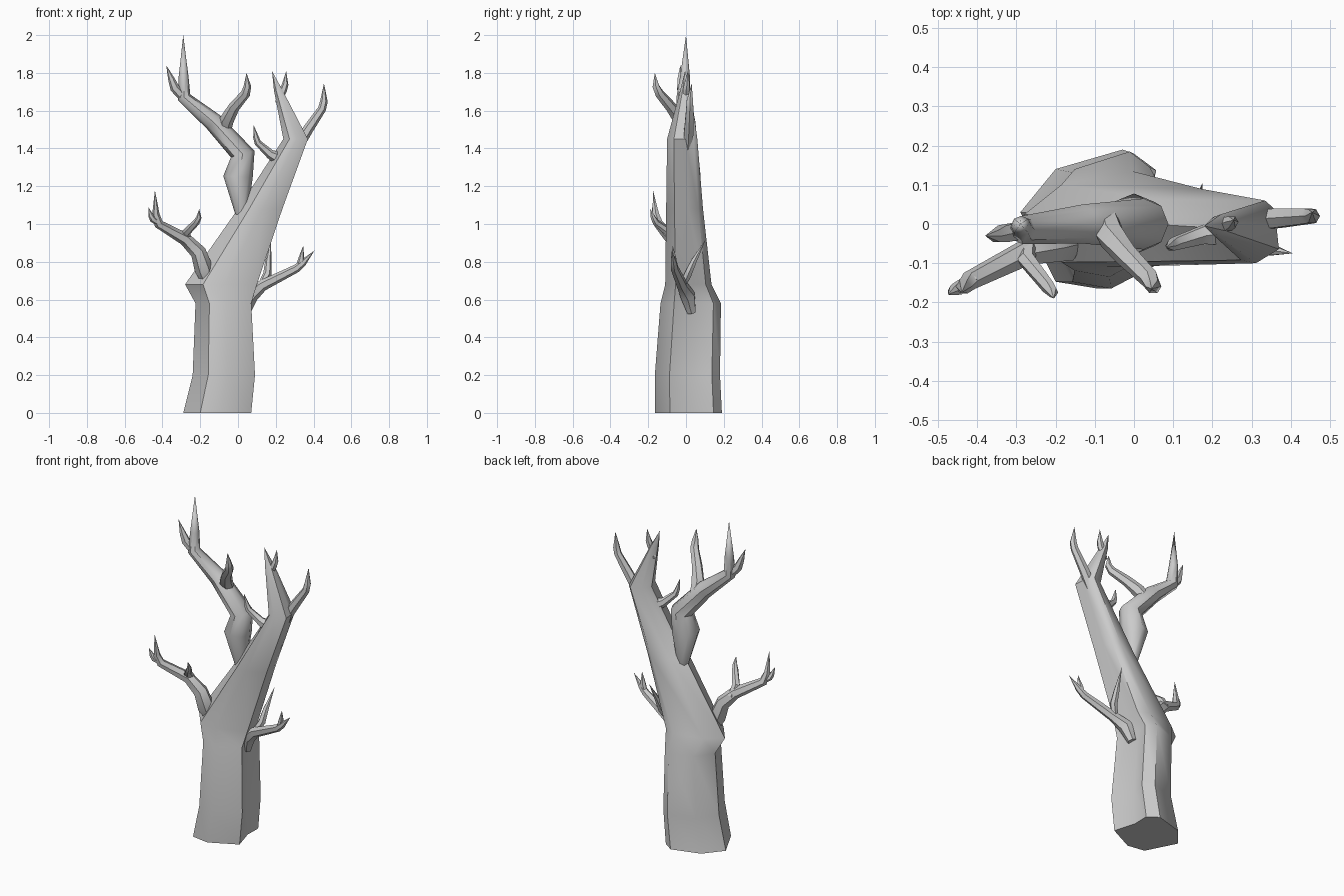
import bpy, bmesh, math
from mathutils import Vector

cube = bpy.data.objects.get("Cube")
if cube:
    bpy.data.objects.remove(cube, do_unlink=True)

bark = bpy.data.materials.new("grey bark")
bark.use_nodes = True
COLOUR = (0.6, 0.6, 0.6, 1)
bark.diffuse_color = COLOUR
bark.node_tree.nodes["Principled BSDF"].inputs["Base Color"].default_value = COLOUR


def skin(name, rings):
    """Bridge rings of equal length into a closed, smooth-shaded tube."""
    bm = bmesh.new()
    loops = [[bm.verts.new(p) for p in ring] for ring in rings]
    n = len(loops[0])
    for a, b in zip(loops, loops[1:]):
        for i in range(n):
            j = (i + 1) % n
            bm.faces.new((a[i], a[j], b[j], b[i]))
    bm.faces.new(loops[0][::-1])
    bm.faces.new(loops[-1])
    bmesh.ops.remove_doubles(bm, verts=bm.verts, dist=0.0005)
    bmesh.ops.recalc_face_normals(bm, faces=bm.faces)
    mesh = bpy.data.meshes.new(name)
    bm.to_mesh(mesh)
    bm.free()
    mesh.materials.append(bark)
    obj = bpy.data.objects.new(name, mesh)
    bpy.context.collection.objects.link(obj)
    bpy.ops.object.select_all(action="DESELECT")
    obj.select_set(True)
    bpy.context.view_layer.objects.active = obj
    bpy.ops.object.shade_smooth_by_angle(angle=math.radians(45))


def limb(name, path, sides=6):
    """Tapered limb through (x, y, z, radius) stations."""
    pts = [Vector(p[:3]) for p in path]
    rings = []
    for k, p in enumerate(pts):
        before = (p - pts[k - 1]).normalized() if k else Vector()
        after = (pts[k + 1] - p).normalized() if k + 1 < len(pts) else Vector()
        t = (before + after).normalized()
        u = Vector((0, 1, 0)).cross(t).normalized()
        v = t.cross(u)
        r = path[k][3]
        rings.append([p + r * (u * math.cos(a) + v * math.sin(a))
                      for a in (math.tau * i / sides for i in range(sides))])
    skin(name, rings)


# Trunk: irregular eight-sided outline, scaled to each station's extents
outline = [(-1, .1), (-.5, .72), (.45, 1), (.8, .75),
           (.9, .2), (1, -.55), (.1, -1), (-.5, -.9)]
stations = [  # x min, x max, y min, y max, z
    (-.29, .07, -.165, .19, 0),
    (-.24, .09, -.165, .18, .2),
    (-.225, .07, -.135, .185, .58),
    (-.28, .10, -.11, .135, .68),
    (.0, .235, -.105, .09, 1.08),
    (.24, .37, -.10, .06, 1.45),
    (.19, .235, -.03, .025, 1.71),
    (.18, .18, -.005, -.005, 1.81),
]
rings = []
for x0, x1, y0, y1, z in stations:
    rings.append([((x0 + x1) / 2 + u * (x1 - x0) / 2,
                   (y0 + y1) / 2 + v * (y1 - y0) / 2, z) for u, v in outline])
# Fold running up the model's left side of the trunk
for ring, depth in zip(rings[:3], (.02, .04, .03)):
    x, y, z = ring[4]
    ring[4] = (x - depth, y, z)
skin("trunk", rings)

# Upper right bough with its fork and front shoot
limb("upper_bough", [(.02, 0, 1.04, .03), (.0, 0, 1.25, .078), (.025, 0, 1.37, .065),
                     (-.13, 0, 1.54, .05), (-.285, -.015, 1.67, .036),
                     (-.288, -.005, 1.78, .026), (-.29, 0, 2.0, 0)], 8)
limb("upper_bough_twig", [(-.28, -.015, 1.66, .025), (-.335, -.025, 1.72, .025),
                          (-.352, -.03, 1.765, .018), (-.38, -.03, 1.84, 0)])
limb("upper_bough_shoot", [(-.07, .02, 1.48, .03), (-.06, -.03, 1.55, .038),
                           (-.02, -.08, 1.62, .03), (.04, -.14, 1.69, .025),
                           (.05, -.16, 1.73, .02), (.045, -.165, 1.8, 0)])

# Twigs near the trunk top
limb("crown_twig", [(.21, 0, 1.64, .015), (.24, .0, 1.71, .02),
                    (.25, .005, 1.74, .017), (.255, .01, 1.81, 0)])
limb("outer_twig", [(.31, .01, 1.4, .03), (.37, .015, 1.5, .028), (.445, .02, 1.61, .022),
                    (.455, .02, 1.65, .02), (.455, .03, 1.745, 0)])
limb("inner_twig", [(.23, -.02, 1.34, .04), (.17, -.03, 1.37, .025),
                    (.105, -.05, 1.43, .018), (.095, -.055, 1.46, .015),
                    (.082, -.06, 1.525, 0)])

# Lower right branch
limb("lower_right_branch", [(-.16, -.03, .68, .025), (-.18, -.05, .76, .05),
                            (-.21, -.06, .85, .042), (-.28, -.075, .92, .034),
                            (-.42, -.145, 1.0, .025), (-.435, -.16, 1.05, .02),
                            (-.44, -.175, 1.18, 0)])
limb("lower_right_twig", [(-.41, -.14, 1.0, .018), (-.45, -.165, 1.025, .018),
                          (-.462, -.17, 1.045, .014), (-.475, -.18, 1.09, 0)])
limb("lower_right_shoot", [(-.265, -.05, .9, .02), (-.275, -.09, .955, .024),
                           (-.22, -.16, 1.01, .018), (-.207, -.175, 1.035, .014),
                           (-.205, -.19, 1.08, 0)])

# Lower left branch
limb("lower_left_branch", [(.04, .03, .53, .025), (.065, .01, .62, .042),
                           (.13, -.02, .675, .03), (.31, -.06, .765, .022),
                           (.345, -.065, .795, .018), (.405, -.075, .86, 0)])
limb("lower_left_twig", [(.315, -.06, .76, .014), (.335, -.065, .81, .018),
                         (.345, -.07, .885, 0)])
limb("lower_left_shoot", [(.12, -.02, .67, .018), (.155, .01, .735, .022),
                          (.16, .04, .8, .017), (.175, .105, .92, 0)])
